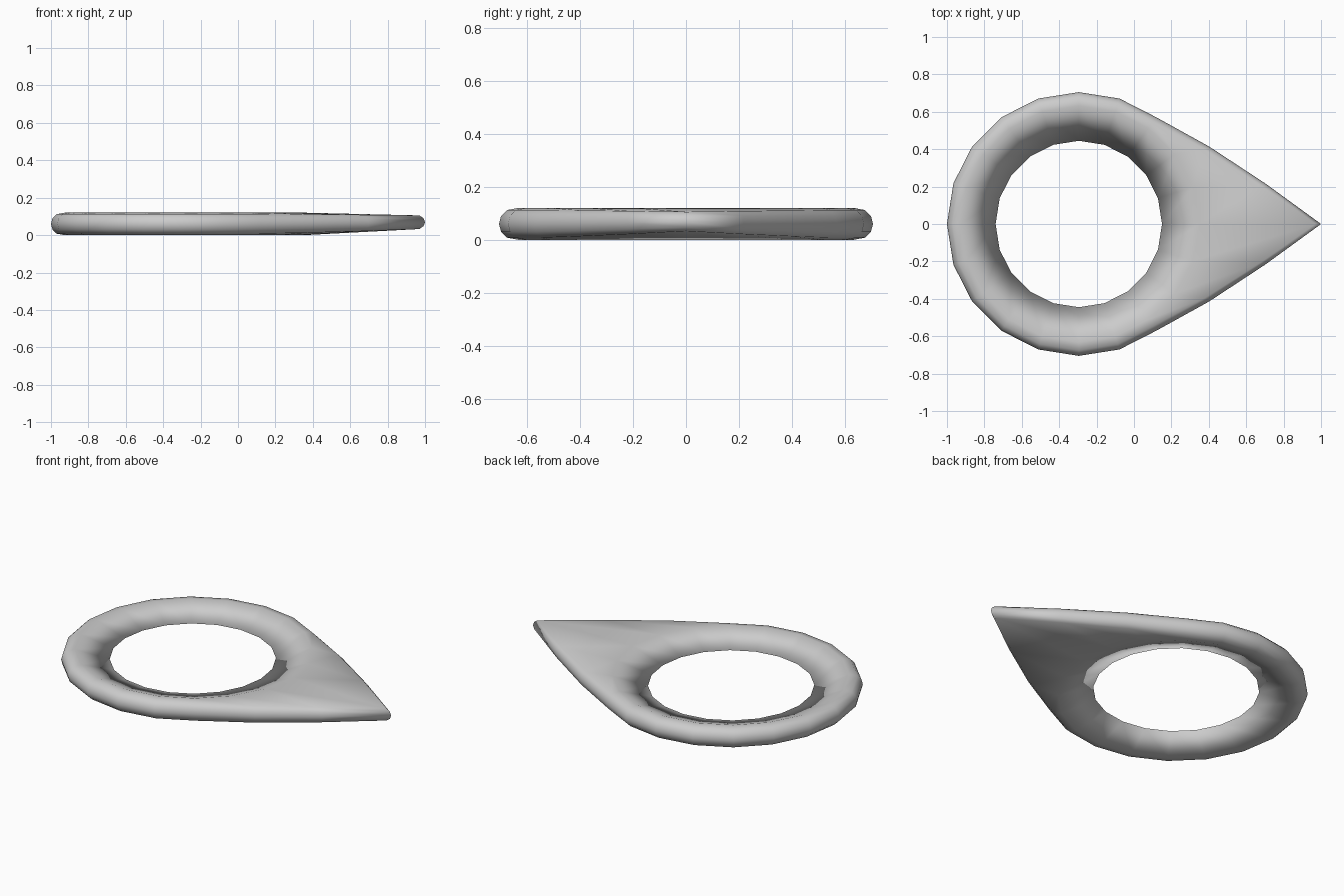
import bpy, bmesh
from math import cos, sin, pi, radians

if "Cube" in bpy.data.objects:
    bpy.data.objects.remove(bpy.data.objects["Cube"])

N = 20                 # sides of the ring
CX = -0.295            # ring centre
RIM_R, RIM = 0.645, 0.06
RIM_ANGLES = [60, 30, 0, -30, -60]
# how far the outer rim is pulled along +x to form the point (by side index)
PULL = {0: 0.59, 1: 0.325, 2: 0.126}


def section(i):
    """Closed cross-section at side i: sharp inner lip, crests, rounded rim."""
    a = 2 * pi * i / N
    dx = PULL.get(min(i, N - i), 0.0)
    w = dx / 0.59
    crest = 0.632 + 0.016 * w
    mid, squash = 0.06 + 0.009 * w, 1 - 0.3 * w

    def place(r, z, shift=0.0):
        return (CX + r * cos(a) + shift, r * sin(a), z)

    pts = [place(0.445, 0.06), place(crest, 0.12)]
    for deg in RIM_ANGLES:
        t = radians(deg)
        pts.append(place(RIM_R + RIM * cos(t),
                         mid + RIM * squash * sin(t), dx))
    pts.append(place(crest, 0.0))
    return pts


# Teardrop ring: loft the sections around the centre
bm = bmesh.new()
rings = [[bm.verts.new(p) for p in section(i)] for i in range(N)]
M = len(rings[0])
for i in range(N):
    p, q = rings[i], rings[(i + 1) % N]
    for j in range(M):
        k = (j + 1) % M
        bm.faces.new((p[j], p[k], q[k], q[j]))
bmesh.ops.recalc_face_normals(bm, faces=bm.faces)
for f in bm.faces:
    f.smooth = True

mesh = bpy.data.meshes.new("teardrop_ring")
bm.to_mesh(mesh)
bm.free()
bpy.context.collection.objects.link(bpy.data.objects.new("teardrop_ring", mesh))
